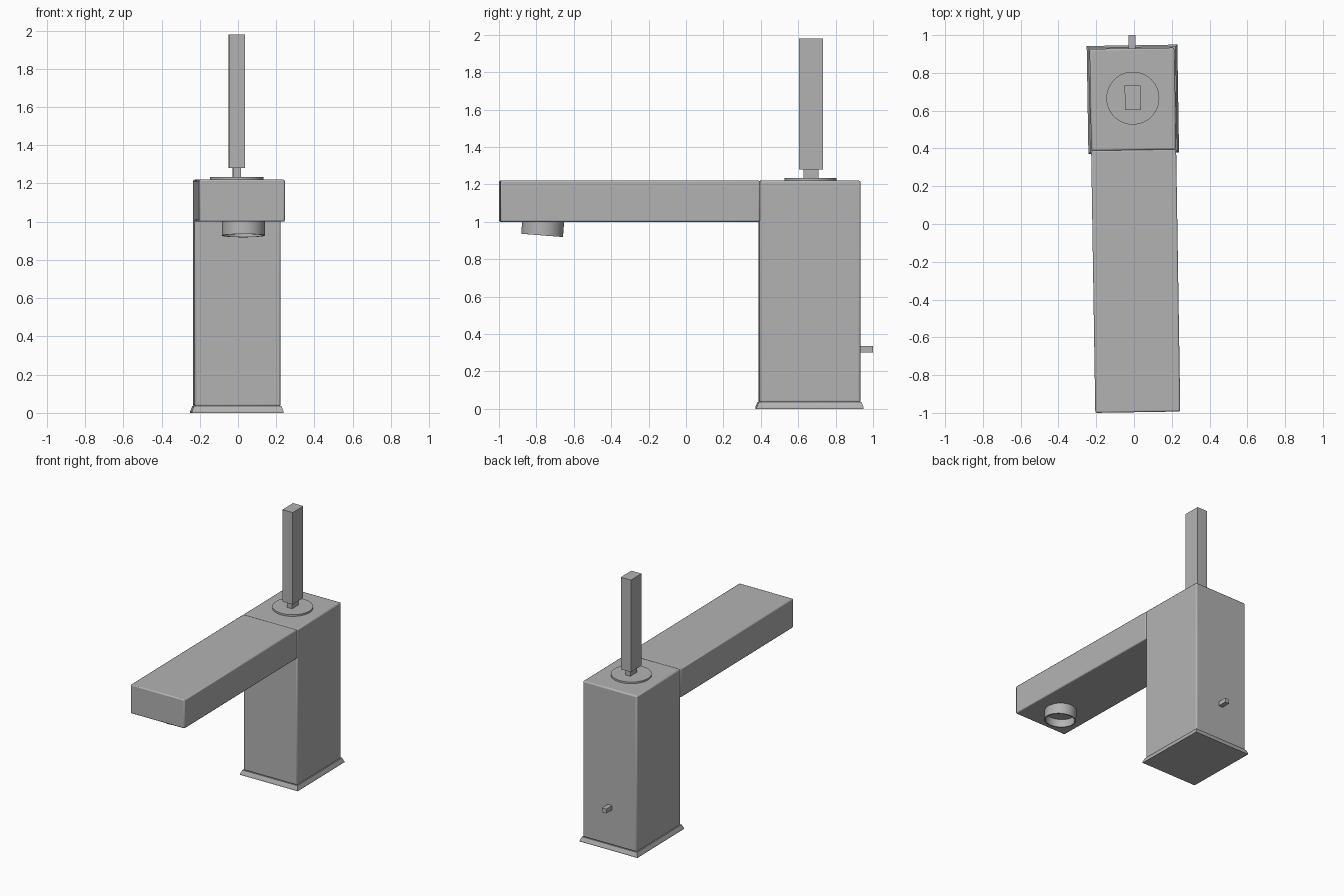
import bpy, bmesh, math
from mathutils import Matrix, Vector

old = bpy.data.objects.get("Cube")
if old:
    bpy.data.objects.remove(old, do_unlink=True)

# Brushed metal grey
grey = bpy.data.materials.new("metal_grey")
grey.use_nodes = True
colour = (0.45, 0.45, 0.45, 1)
grey.diffuse_color = colour
grey.node_tree.nodes["Principled BSDF"].inputs["Base Color"].default_value = colour

# The whole tap is turned slightly about the column's axis
PLACE = Matrix.Translation((-0.006, 0.66, 0)) @ Matrix.Rotation(math.radians(0.9), 4, 'Z')


def finish(name, bm, bevel=0, smooth=False):
    bmesh.ops.recalc_face_normals(bm, faces=bm.faces)
    mesh = bpy.data.meshes.new(name)
    bm.to_mesh(mesh)
    bm.free()
    mesh.materials.append(grey)
    ob = bpy.data.objects.new(name, mesh)
    bpy.context.collection.objects.link(ob)
    ob.matrix_world = PLACE
    if bevel:
        mod = ob.modifiers.new("edge_rounding", 'BEVEL')
        mod.width = bevel
        mod.segments = 2
    if smooth:
        bpy.ops.object.select_all(action='DESELECT')
        ob.select_set(True)
        bpy.context.view_layer.objects.active = ob
        bpy.ops.object.shade_smooth_by_angle(angle=math.radians(35))
    return ob


def box(name, xs, ys, zs, bevel=0):
    lo, hi = Vector((xs[0], ys[0], zs[0])), Vector((xs[1], ys[1], zs[1]))
    bm = bmesh.new()
    size = Matrix.Diagonal((*(hi - lo), 1))
    bmesh.ops.create_cube(bm, size=1, matrix=Matrix.Translation((lo + hi) / 2) @ size)
    return finish(name, bm, bevel, smooth=bevel > 0)


def lathe(name, profile, matrix, steps=48):
    """Spin an (r, z) profile around the local z axis."""
    bm = bmesh.new()
    verts = [bm.verts.new((r, 0, z)) for r, z in profile]
    edges = [bm.edges.new(pair) for pair in zip(verts, verts[1:])]
    bmesh.ops.spin(bm, geom=verts + edges, axis=(0, 0, 1), cent=(0, 0, 0),
                   steps=steps, angle=math.tau)
    bmesh.ops.remove_doubles(bm, verts=bm.verts, dist=1e-5)
    bm.transform(matrix)
    return finish(name, bm, smooth=True)


# Flared base plate: stacked rectangular rings
bm = bmesh.new()
rings = []
for hx, hy, z in [(0.24, 0.286, 0), (0.24, 0.286, 0.008), (0.229, 0.275, 0.035)]:
    rings.append([bm.verts.new((sx * hx, sy * hy, z))
                  for sx, sy in [(-1, -1), (1, -1), (1, 1), (-1, 1)]])
for a, b in zip(rings, rings[1:]):
    for i in range(4):
        j = (i + 1) % 4
        bm.faces.new((a[i], a[j], b[j], b[i]))
bm.faces.new(rings[0])
bm.faces.new(rings[-1])
finish("base_plate", bm)

# Column and spout
box("column", (-0.225, 0.225), (-0.27, 0.27), (0.033, 1.22), 0.01)
box("spout", (-0.225, 0.225), (-1.6565, -0.268), (1.0, 1.22), 0.008)

# Tilted hollow outlet ring under the spout
tilt = Matrix.Translation((0.012, -1.424, 1.0)) @ Matrix.Rotation(math.radians(-4.5), 4, 'X')
lathe("outlet_ring", [(0.112, 0.03), (0.112, -0.073), (0.102, -0.073),
                      (0.102, -0.015), (0, -0.015)], tilt)

# Lever: collar disc, neck and square handle
lathe("handle_collar", [(0, 1.21), (0.14, 1.21), (0.14, 1.233), (0, 1.233)],
      Matrix.Translation((0, 0.006, 0)))
box("handle_neck", (-0.021, 0.021), (-0.032, 0.048), (1.225, 1.285))
box("handle", (-0.0425, 0.0425), (-0.056, 0.073), (1.28, 1.98))

# Small rear pin
box("rear_pin", (-0.018, 0.018), (0.26, 0.34), (0.302, 0.335))
